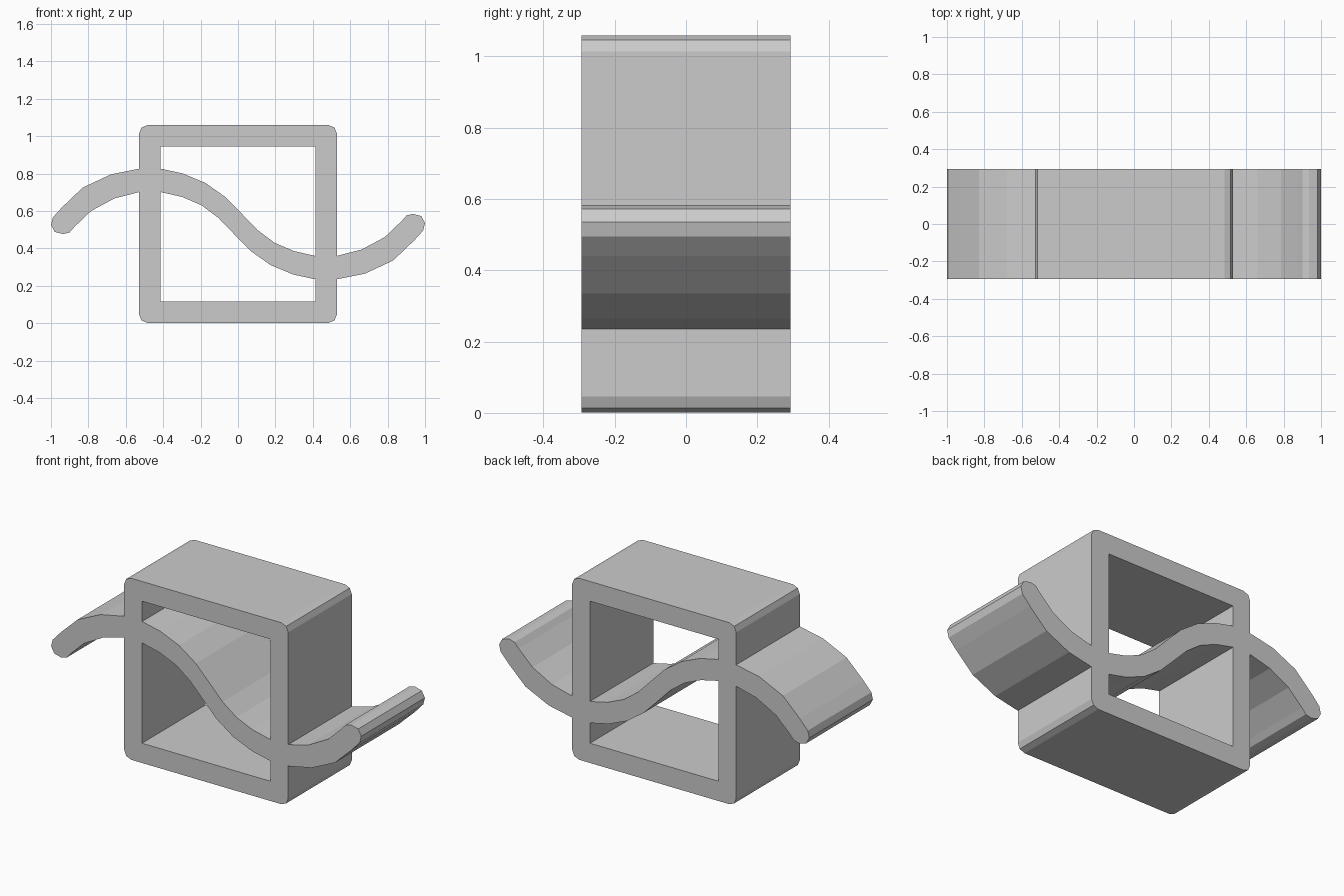
import bpy
import bmesh
from math import sin, cos, pi

if "Cube" in bpy.data.objects:
    bpy.data.objects.remove(bpy.data.objects["Cube"], do_unlink=True)

DEPTH = 0.293   # half depth along y
MID = 0.53      # height of the centre

# Single grey material
grey = bpy.data.materials.new("plain grey")
grey.use_nodes = True
colour = (0.6, 0.6, 0.6, 1)
grey.diffuse_color = colour
grey.node_tree.nodes["Principled BSDF"].inputs["Base Color"].default_value = colour


def prism(name, outline, half_depth):
    """Extrude an x-z outline along y."""
    bm = bmesh.new()
    face = bm.faces.new([bm.verts.new((x, -half_depth, z)) for x, z in outline])
    made = bmesh.ops.extrude_face_region(bm, geom=[face])["geom"]
    verts = [v for v in made if isinstance(v, bmesh.types.BMVert)]
    bmesh.ops.translate(bm, verts=verts, vec=(0, 2 * half_depth, 0))
    bmesh.ops.recalc_face_normals(bm, faces=bm.faces)
    mesh = bpy.data.meshes.new(name)
    bm.to_mesh(mesh)
    bm.free()
    mesh.materials.append(grey)
    obj = bpy.data.objects.new(name, mesh)
    bpy.context.collection.objects.link(obj)
    return obj


def combine(target, other, operation):
    """Apply a boolean and discard the helper object."""
    mod = target.modifiers.new(operation.lower(), "BOOLEAN")
    mod.operation = operation
    mod.solver = "EXACT"
    mod.object = other
    bpy.context.view_layer.objects.active = target
    bpy.ops.object.modifier_apply(modifier=mod.name)
    bpy.data.objects.remove(other, do_unlink=True)


def square(half, radius=0, steps=2):
    """Square outline with optional rounded corners."""
    points = []
    for corner in range(4):
        a = corner * pi / 2
        sx, sz = (1, 1, -1, -1)[(corner + 4) % 4], (1, 1, -1, -1)[(corner + 3) % 4]
        sx, sz = [(1, 1), (-1, 1), (-1, -1), (1, -1)][corner]
        centre = half - radius
        for i in range(steps + 1 if radius else 1):
            t = a + i * pi / 2 / steps
            points.append((sx * centre + radius * cos(t),
                           MID + sz * centre + radius * sin(t)))
    return points


# Square frame with rounded outer corners
frame = prism("square_frame_with_wave", square(0.529, 0.045), DEPTH)
combine(frame, prism("frame_opening", square(0.414), DEPTH * 2), "DIFFERENCE")

# Wavy band: the upper edge turned half a circle gives the lower edge
upper = [(-1, 0.525), (-0.99, 0.565), (-0.94, 0.62), (-0.83, 0.725),
         (-0.68, 0.795), (-0.53, 0.825), (-0.41, 0.825), (-0.295, 0.8),
         (-0.175, 0.75), (-0.067, 0.674), (0.02, 0.585), (0.105, 0.497),
         (0.195, 0.43), (0.3, 0.385), (0.41, 0.36), (0.53, 0.36),
         (0.66, 0.393), (0.785, 0.46), (0.874, 0.545), (0.9, 0.575),
         (0.935, 0.584), (0.98, 0.572)]
lower = [(-x, 2 * MID - z) for x, z in upper]
combine(frame, prism("wavy_band", upper + lower, DEPTH), "UNION")

# One flat material on every face
frame.data.materials.clear()
frame.data.materials.append(grey)
for poly in frame.data.polygons:
    poly.material_index = 0
    poly.use_smooth = False
